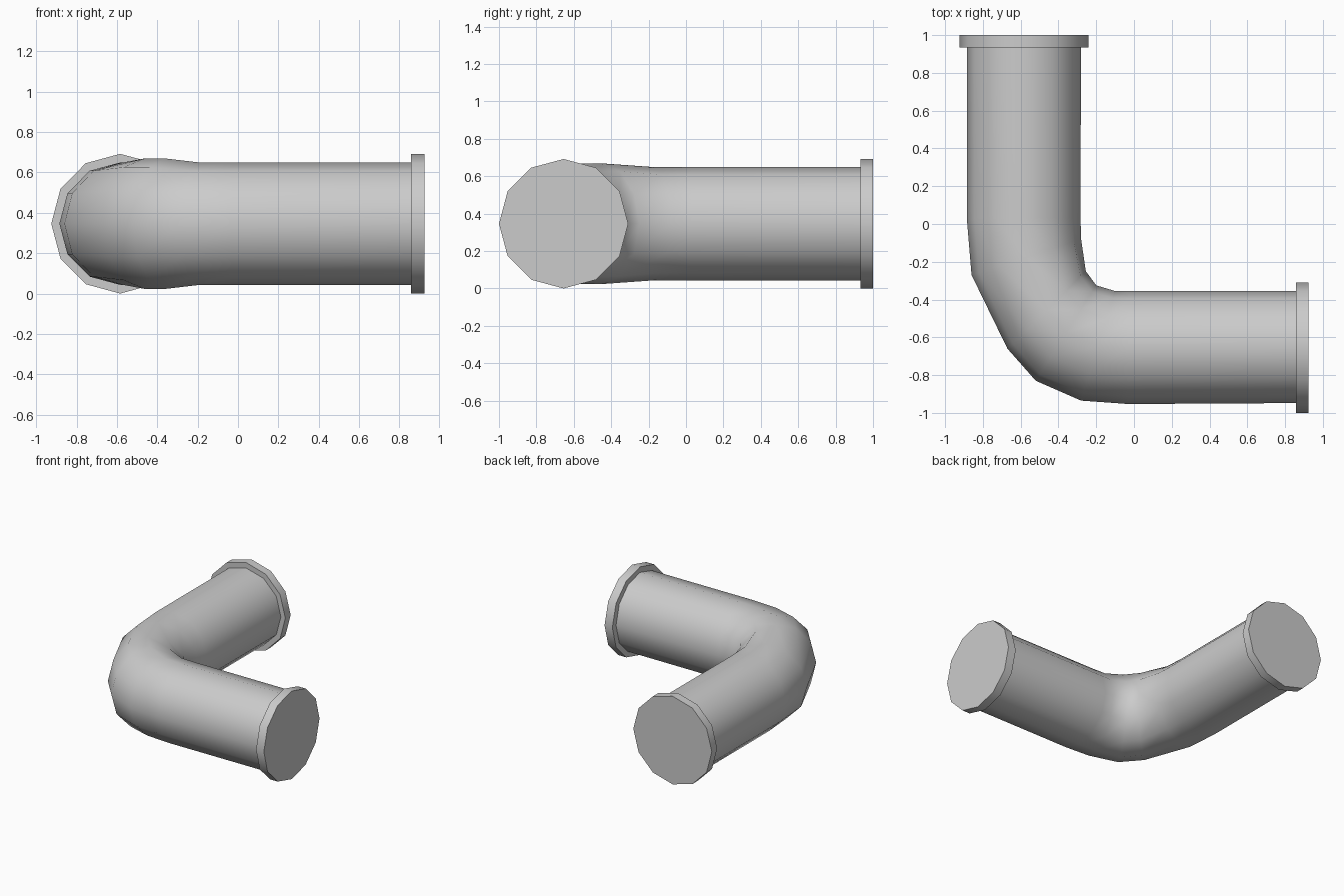
import bpy, bmesh, math
from mathutils import Vector

if "Cube" in bpy.data.objects:
    bpy.data.objects.remove(bpy.data.objects["Cube"])

SIDES = 12
ZC = 0.346  # height of the pipe axis


def loft(name, rings):
    """Skin a closed tube through rings given as (outer xy, inner xy, half height)."""
    bm = bmesh.new()
    loops = []
    for outer, inner, h in rings:
        o, i = Vector(outer), Vector(inner)
        c, r = (o + i) / 2, (o - i) / 2
        loop = []
        for k in range(SIDES):
            a = 2 * math.pi * k / SIDES
            p = c + r * math.cos(a)
            loop.append(bm.verts.new((p.x, p.y, ZC + h * math.sin(a))))
        loops.append(loop)
    for a, b in zip(loops, loops[1:]):
        for k in range(SIDES):
            n = (k + 1) % SIDES
            bm.faces.new((a[k], a[n], b[n], b[k]))
    bm.faces.new(loops[0])
    bm.faces.new(loops[-1])
    bmesh.ops.recalc_face_normals(bm, faces=bm.faces)
    me = bpy.data.meshes.new(name)
    bm.to_mesh(me)
    bm.free()
    ob = bpy.data.objects.new(name, me)
    bpy.context.collection.objects.link(ob)
    bpy.ops.object.select_all(action='DESELECT')
    ob.select_set(True)
    bpy.context.view_layer.objects.active = ob
    bpy.ops.object.shade_smooth_by_angle(angle=math.radians(40))
    return ob


# Bent pipe: straight arm, five-step elbow, straight arm
R = 0.303
loft("elbow_pipe", [
    ((-0.885, 0.94), (-0.281, 0.94), R),
    ((-0.885, 0.03), (-0.283, 0.03), R),
    ((-0.86, -0.27), (-0.28, -0.08), R),
    ((-0.67, -0.66), (-0.255, -0.25), 0.323),
    ((-0.52, -0.83), (-0.20, -0.325), 0.323),
    ((-0.28, -0.935), (-0.10, -0.355), R),
    ((-0.03, -0.953), (-0.03, -0.355), R),
    ((0.86, -0.948), (0.86, -0.355), R),
])

# End flanges
loft("back_flange", [((-0.925, y), (-0.242, y), 0.346) for y in (0.934, 1.0)])
loft("side_flange", [((x, -1.0), (x, -0.309), 0.346) for x in (0.857, 0.925)])
